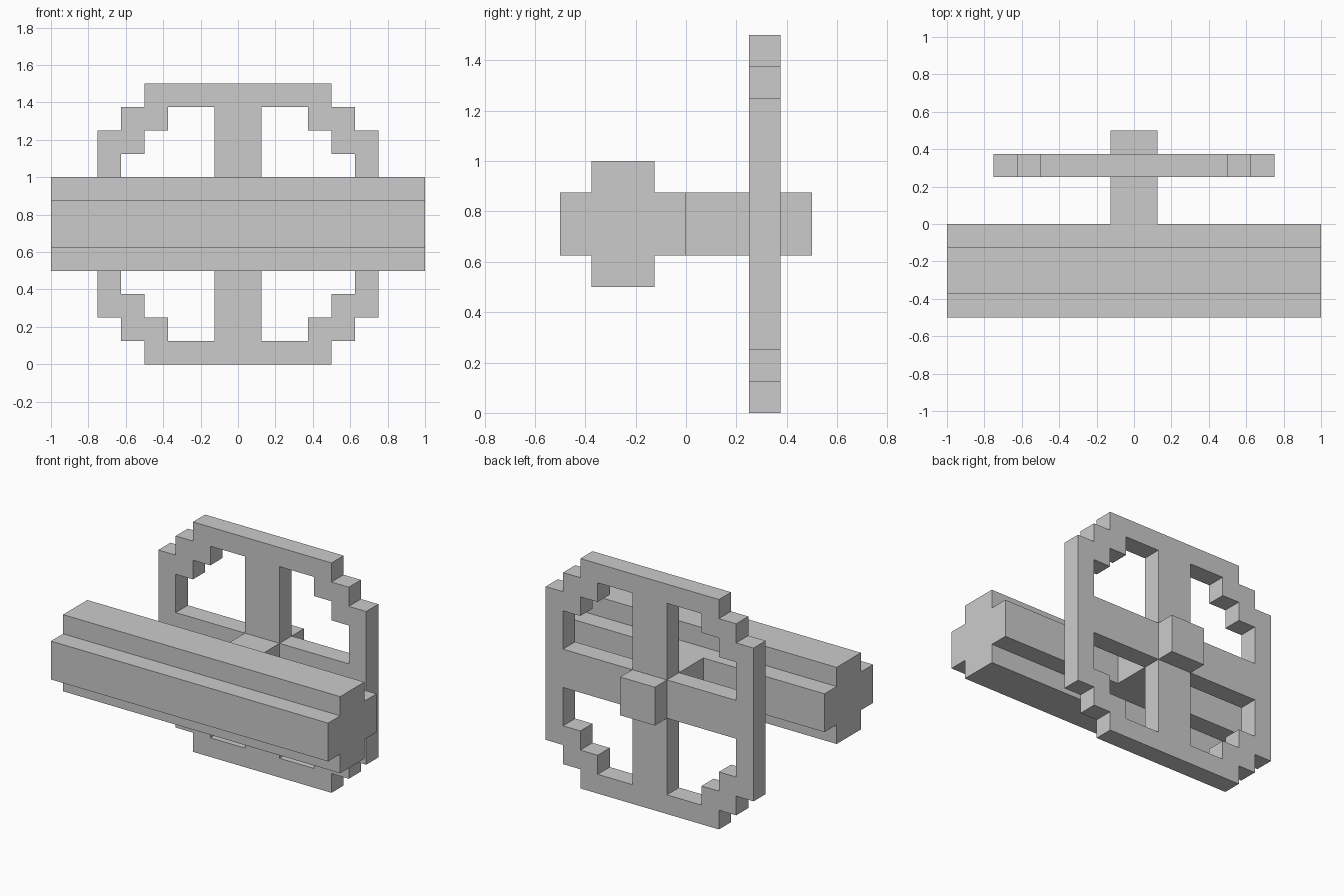
import bpy
import bmesh
from mathutils import Vector

if "Cube" in bpy.data.objects:
    bpy.data.objects.remove(bpy.data.objects["Cube"])

U = 0.125  # module of the stepped design


def make_prism(name, loops, origin, u_axis, v_axis, depth):
    """Fill flat loops (outer outline plus holes) and extrude by depth."""
    u, v, d, o = Vector(u_axis), Vector(v_axis), Vector(depth), Vector(origin)
    bm = bmesh.new()
    for loop in loops:
        vs = [bm.verts.new(o + u * a * U + v * b * U) for a, b in loop]
        for i, vert in enumerate(vs):
            bm.edges.new((vert, vs[(i + 1) % len(vs)]))
    bmesh.ops.triangle_fill(bm, edges=bm.edges[:], use_beauty=True,
                            normal=u.cross(v))
    ext = bmesh.ops.extrude_face_region(bm, geom=bm.faces[:],
                                        use_keep_orig=True)
    moved = [g for g in ext["geom"] if isinstance(g, bmesh.types.BMVert)]
    bmesh.ops.translate(bm, verts=moved, vec=d)
    bmesh.ops.recalc_face_normals(bm, faces=bm.faces[:])
    mesh = bpy.data.meshes.new(name)
    bm.to_mesh(mesh)
    bm.free()
    obj = bpy.data.objects.new(name, mesh)
    bpy.context.collection.objects.link(obj)
    return obj


def mirror_outline(quarter):
    """Turn a first-quadrant outline into a full closed outline."""
    half = quarter + [(-a, b) for a, b in reversed(quarter)]
    return half + [(-a, -b) for a, b in half]


# Stepped wheel with four window openings between its spokes
rim = mirror_outline([(6, 4), (5, 4), (5, 5), (4, 5), (4, 6)])
window = [(1, 1), (5, 1), (5, 3), (4, 3), (4, 4), (3, 4), (3, 5), (1, 5)]
windows = [[(sx * a, sz * b) for a, b in window]
           for sx in (1, -1) for sz in (1, -1)]
make_prism("wheel", [rim] + windows, (0, 0.25, 0.75),
           (1, 0, 0), (0, 0, 1), (0, U, 0))

# Long handle bar with a plus-shaped section
plus = mirror_outline([(2, 1), (1, 1), (1, 2)])
make_prism("handle_bar", [plus], (-1, -0.25, 0.75),
           (0, 1, 0), (0, 0, 1), (2, 0, 0))

# Square axle from the bar through the wheel
square = mirror_outline([(1, 1)])
make_prism("axle", [square], (0, 0, 0.75),
           (1, 0, 0), (0, 0, 1), (0, 0.5, 0))
